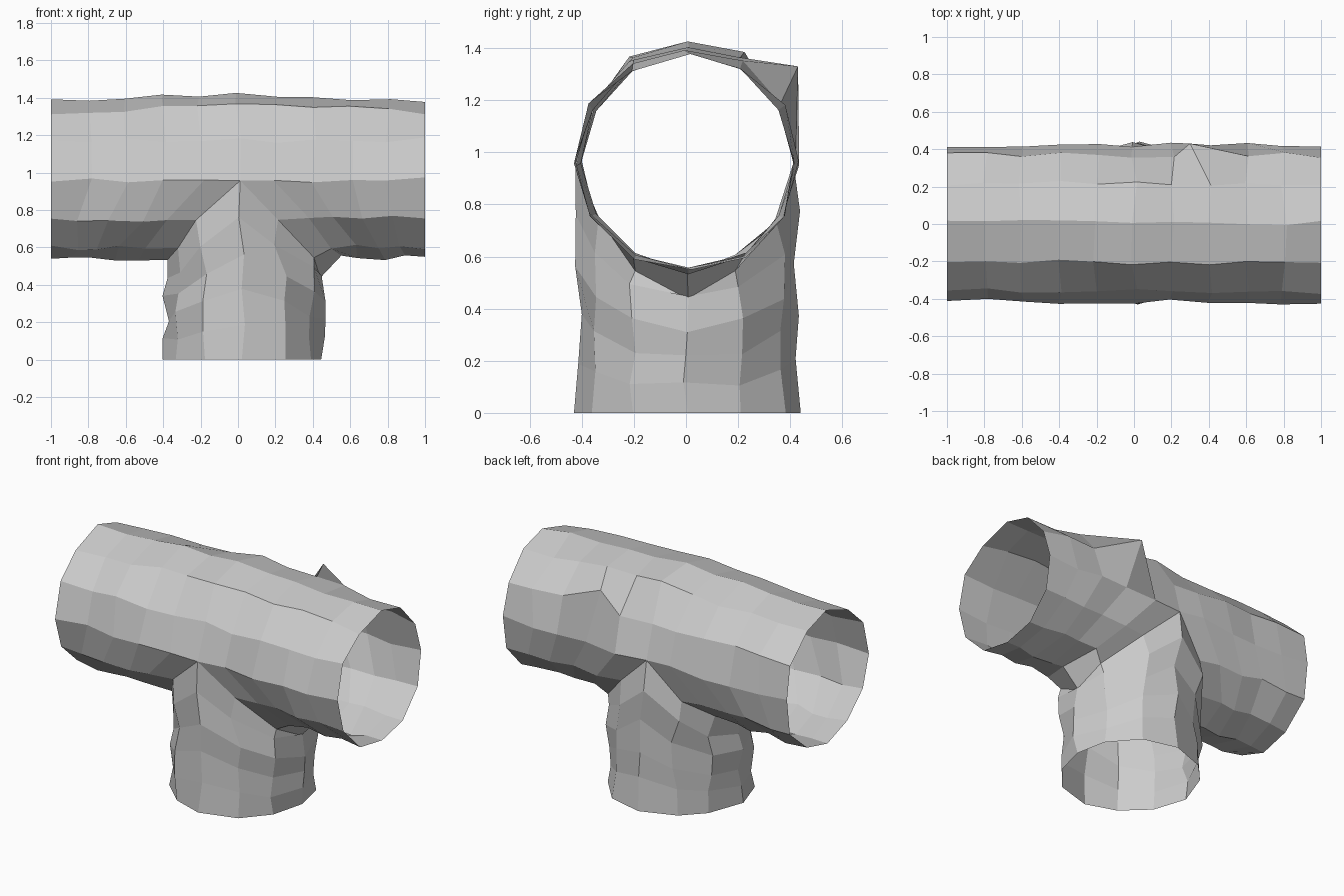
import bpy, bmesh, math, random

if "Cube" in bpy.data.objects:
    bpy.data.objects.remove(bpy.data.objects["Cube"])

random.seed(4)
R, CZ, SIDES, STEPS = 0.42, 0.963, 12, 5
bm = bmesh.new()


def grid(start, end):
    """Tube skin from one ring of points to another."""
    rings = [[bm.verts.new([p + (q - p) * i / STEPS for p, q in zip(a, b)])
              for a, b in zip(start, end)] for i in range(STEPS + 1)]
    for lo, hi in zip(rings, rings[1:]):
        for k in range(SIDES):
            j = (k + 1) % SIDES
            bm.faces.new((lo[k], lo[j], hi[j], hi[k]))


angles = [2 * math.pi * k / SIDES for k in range(SIDES)]

# crossing pipe: both halves start at the mitred seam below, at x = 0 above
for side in (-1, 1):
    seam = [(side * max(0, -R * math.sin(a)), R * math.cos(a), CZ + R * math.sin(a)) for a in angles]
    grid(seam, [(side, y, z) for x, y, z in seam])

# upright pipe, from the seam down to the ground
seam = [(R * math.cos(a), R * math.sin(a), CZ - abs(R * math.cos(a))) for a in angles]
grid(seam, [(x, y, 0) for x, y, z in seam])

bmesh.ops.remove_doubles(bm, verts=bm.verts, dist=0.001)
bmesh.ops.recalc_face_normals(bm, faces=bm.faces)

# soften the inner corner between the two pipes
joint = [v for v in bm.verts if abs(v.co.y) > 0.1 and v.co.z < CZ - 0.1
         and abs(abs(v.co.x) - (CZ - v.co.z)) < 0.01]
for _ in range(2):
    bmesh.ops.smooth_vert(bm, verts=joint, factor=0.5,
                          use_axis_x=True, use_axis_y=True, use_axis_z=True)

# hand-made unevenness, keeping the open rims flat
for v in bm.verts:
    x, y, z = v.co
    jit = [random.uniform(-0.02, 0.02) for _ in range(3)]
    v.co.y += 0.005 + jit[1] * 0.8
    if abs(x) < 0.999:
        v.co.x += jit[0]
    if z > 0.001:
        v.co.z += jit[2] * 0.8
    # upright sits slightly to the right
    if z < 0.6 and abs(x) < 0.43:
        v.co.x += 0.035
    # hump on top
    if z > 1.2:
        v.co.z += 0.05 * max(0, 1 - abs(x) / 0.8)
    # lowered right inner corner
    if 0.3 < x < 0.43 and 0.5 < z < 0.62:
        v.co.z -= 0.12 if abs(y) < 0.1 else 0.06
    # dent-like peak on the back shoulder
    if abs(x - 0.4) < 0.01 and y > 0.3 and 1.1 < z < 1.25:
        v.co = (0.3, 0.43, 1.33)

mesh = bpy.data.meshes.new("tee_pipe")
bm.to_mesh(mesh)
bm.free()
bpy.context.collection.objects.link(bpy.data.objects.new("tee_pipe", mesh))
